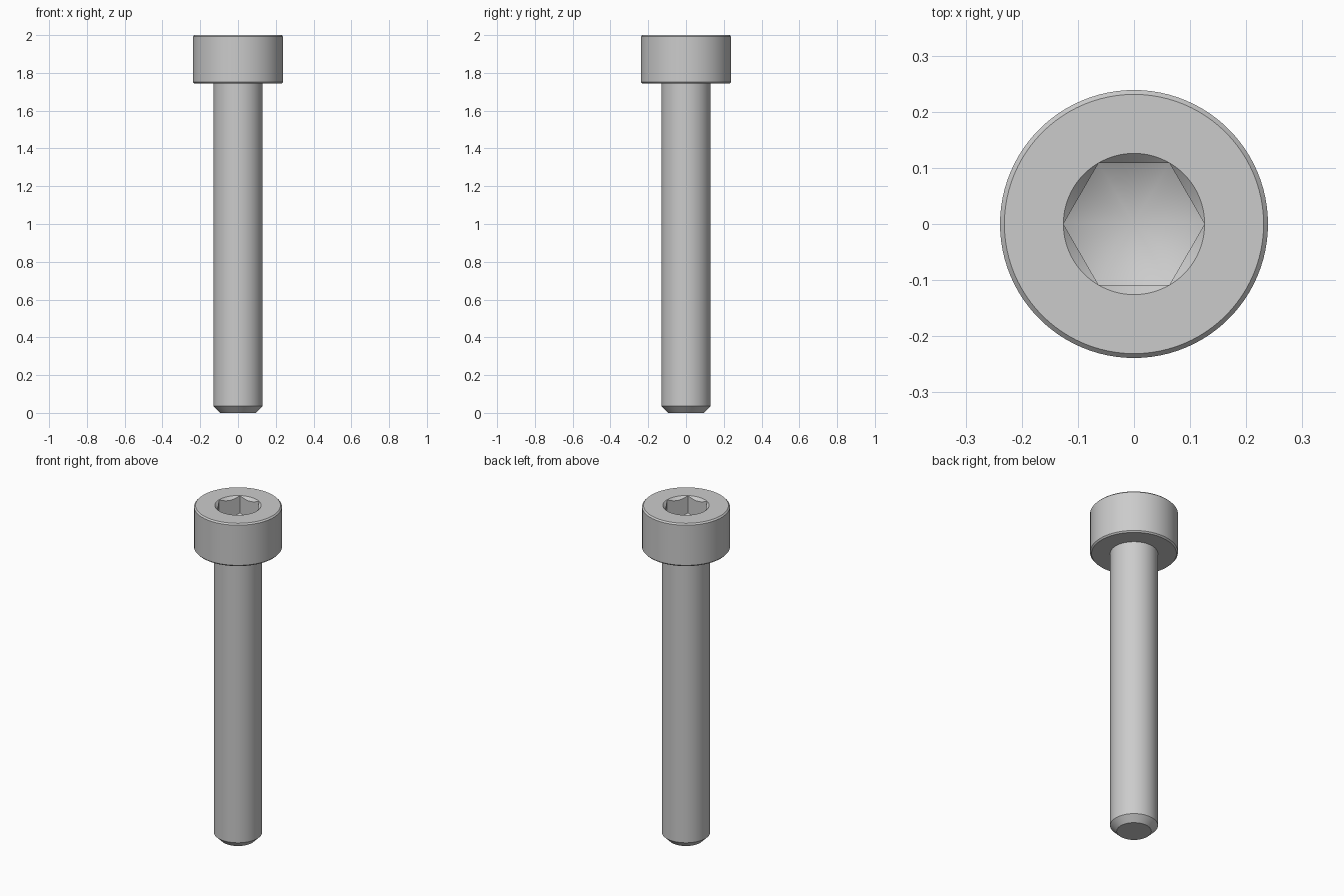
import bpy, bmesh
from math import sin, cos, pi, radians

if "Cube" in bpy.data.objects:
    bpy.data.objects.remove(bpy.data.objects["Cube"])

N = 96               # steps around, divisible by 6
HEX = 0.109          # socket flat distance from the axis
RIM = HEX / cos(pi / 6)
FLOOR = 1.885        # socket floor height at the flats
SLOPE = 0.577        # drill point slope


def hex_radius(a):
    return HEX / cos(a % (pi / 3) - pi / 6)


def round_ring(r, z):
    return lambda a: (r, z)


def countersink_edge(a):
    # scalloped line where the entry cone meets the hexagon walls
    r = hex_radius(a)
    return r, 2.0 - (RIM - r)


def socket_floor_edge(a):
    r = hex_radius(a)
    return r, FLOOR + (r - HEX) * SLOPE


# rings from the tip, up the outside, and down into the hex socket
rings = [round_ring(0.094, 0.0), round_ring(0.13, 0.036),      # tip chamfer
         round_ring(0.13, 1.743),                              # shank
         round_ring(0.231, 1.743), round_ring(0.2388, 1.751),  # under the head
         round_ring(0.2388, 1.992), round_ring(0.231, 2.0),    # head side
         round_ring(RIM, 2.0), countersink_edge, socket_floor_edge]

bm = bmesh.new()
loops = []
for ring in rings:
    loop = []
    for i in range(N):
        a = 2 * pi * i / N
        r, z = ring(a)
        loop.append(bm.verts.new((r * cos(a), r * sin(a), z)))
    loops.append(loop)
for lo, hi in zip(loops, loops[1:]):
    for i in range(N):
        j = (i + 1) % N
        bm.faces.new((lo[i], lo[j], hi[j], hi[i]))

# flat tip and conical socket floor
bm.faces.new(loops[0][::-1])
apex = bm.verts.new((0, 0, FLOOR - HEX * SLOPE))
for i in range(N):
    bm.faces.new((loops[-1][i], loops[-1][(i + 1) % N], apex))

bmesh.ops.remove_doubles(bm, verts=bm.verts, dist=1e-5)
bmesh.ops.recalc_face_normals(bm, faces=bm.faces)
mesh = bpy.data.meshes.new("socket_head_screw")
bm.to_mesh(mesh)
bm.free()

screw = bpy.data.objects.new("socket_head_screw", mesh)
bpy.context.collection.objects.link(screw)
bpy.context.view_layer.objects.active = screw
screw.select_set(True)
bpy.ops.object.shade_smooth_by_angle(angle=radians(25))
